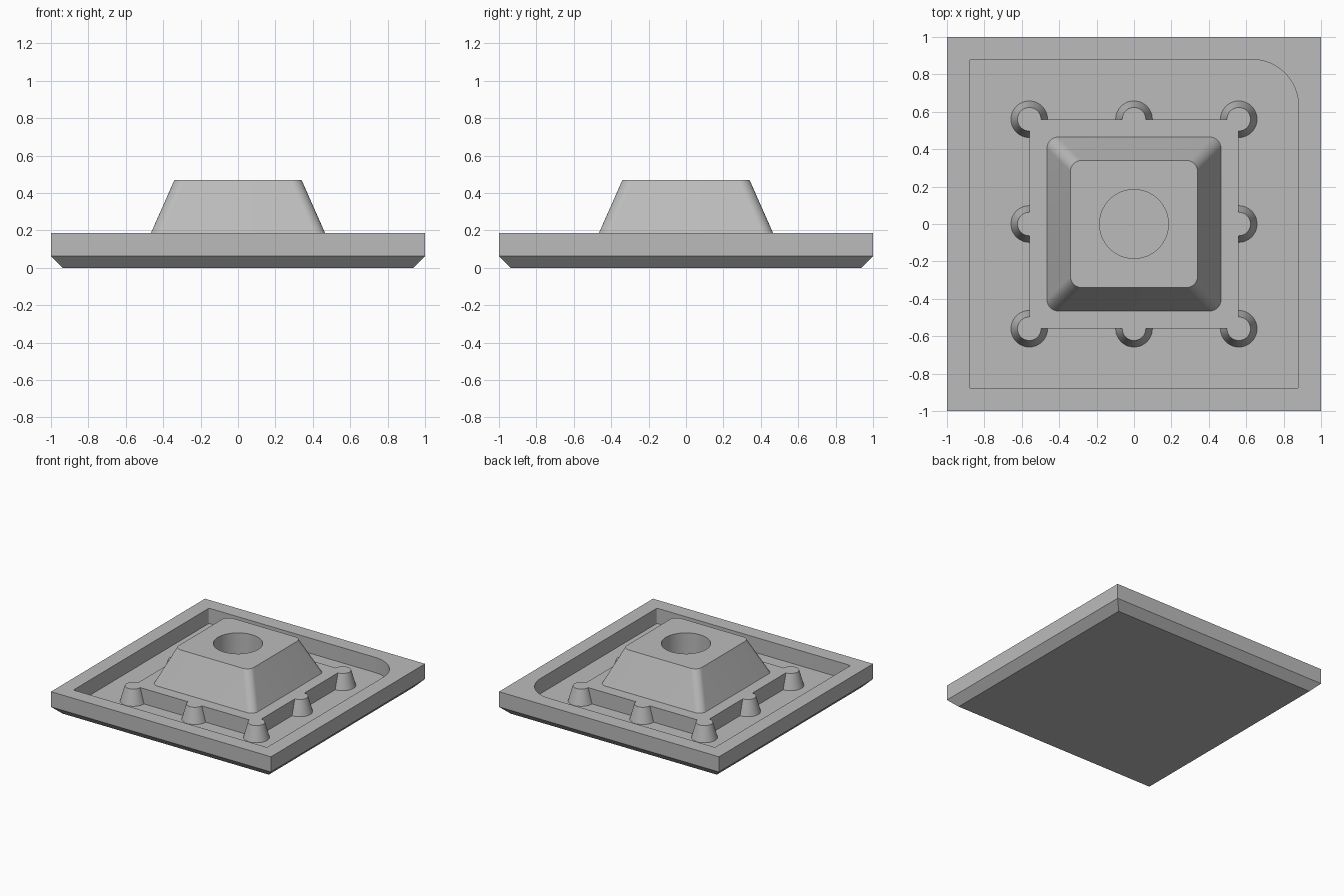
import bpy, bmesh
from math import cos, sin, pi, radians

old = bpy.data.objects.get("Cube")
if old:
    bpy.data.objects.remove(old, do_unlink=True)

FLOOR, RIM, TOP = 0.0625, 0.1875, 0.47

grey = bpy.data.materials.new("plain_grey")
grey.use_nodes = True
colour = (0.5, 0.5, 0.5, 1)
grey.diffuse_color = colour
grey.node_tree.nodes["Principled BSDF"].inputs["Base Color"].default_value = colour


def rounded_square(half, radii, steps=12):
    """Outline from the +x+y corner anticlockwise; radius 0 gives a sharp corner."""
    points = []
    for i, r in enumerate(radii):
        sx, sy = ((1, 1), (-1, 1), (-1, -1), (1, -1))[i]
        count = steps if r else 0
        for k in range(count + 1):
            a = i * pi / 2 + (k / count * pi / 2 if count else 0)
            points.append((sx * (half - r) + r * cos(a), sy * (half - r) + r * sin(a)))
    return points


def circle(r, cx=0, cy=0, n=48):
    return [(cx + r * cos(2 * pi * i / n), cy + r * sin(2 * pi * i / n)) for i in range(n)]


def loft(bm, sections):
    """Closed solid through (outline, z) sections, bottom to top."""
    rings = [[bm.verts.new((x, y, z)) for x, y in pts] for pts, z in sections]
    n = len(rings[0])
    bm.faces.new(rings[0][::-1])
    bm.faces.new(rings[-1])
    for low, high in zip(rings, rings[1:]):
        for i in range(n):
            j = (i + 1) % n
            bm.faces.new((low[i], low[j], high[j], high[i]))


def solid(name, *lofts):
    bm = bmesh.new()
    for sections in lofts:
        loft(bm, sections)
    mesh = bpy.data.meshes.new(name)
    bm.to_mesh(mesh)
    bm.free()
    mesh.materials.append(grey)
    obj = bpy.data.objects.new(name, mesh)
    bpy.context.collection.objects.link(obj)
    return obj


def combine(obj, other, operation):
    """Apply a boolean and discard the helper."""
    other.hide_render = True
    mod = obj.modifiers.new("boolean", "BOOLEAN")
    mod.operation, mod.solver, mod.object = operation, "EXACT", other
    bpy.context.view_layer.update()
    graph = bpy.context.evaluated_depsgraph_get()
    mesh = bpy.data.meshes.new_from_object(obj.evaluated_get(graph))
    obj.modifiers.clear()
    obj.data = mesh
    bpy.data.objects.remove(other, do_unlink=True)


def square(half):
    return rounded_square(half, (0, 0, 0, 0))


# Base plate: chamfered underside, pocket with one large rounded corner
plate = solid("base_plate", [(square(0.9375), 0), (square(1), FLOOR), (square(1), RIM)])
pocket_outline = rounded_square(0.88, (0.25, 0.012, 0.012, 0.012))
pocket = solid("pocket_cutter", [(pocket_outline, FLOOR), (pocket_outline, RIM + 0.1)])
combine(plate, pocket, "DIFFERENCE")

# Raised pad with tapered posts at the corners and edge middles
pad = solid("raised_pad", [(square(0.56), FLOOR), (square(0.56), RIM)])
spots = [(x, y) for x in (-0.56, 0, 0.56) for y in (-0.56, 0, 0.56) if x or y]
posts = solid("tapered_posts", *[[(circle(0.098, x, y), FLOOR), (circle(0.063, x, y), RIM)]
                                 for x, y in spots])
combine(pad, posts, "UNION")

# Tapered hub with a round socket
hub = solid("tapered_hub", [(rounded_square(0.465, [0.06] * 4), RIM),
                            (rounded_square(0.34, [0.06] * 4), TOP)])
socket = solid("socket_cutter", [(circle(0.184, n=64), RIM - 0.1), (circle(0.184, n=64), TOP + 0.1)])
combine(hub, socket, "DIFFERENCE")

# Smooth the curved walls, keep the edges sharp
bpy.ops.object.select_all(action="DESELECT")
for part in (plate, pad, hub):
    part.select_set(True)
bpy.context.view_layer.objects.active = plate
bpy.ops.object.shade_smooth_by_angle(angle=radians(25))
